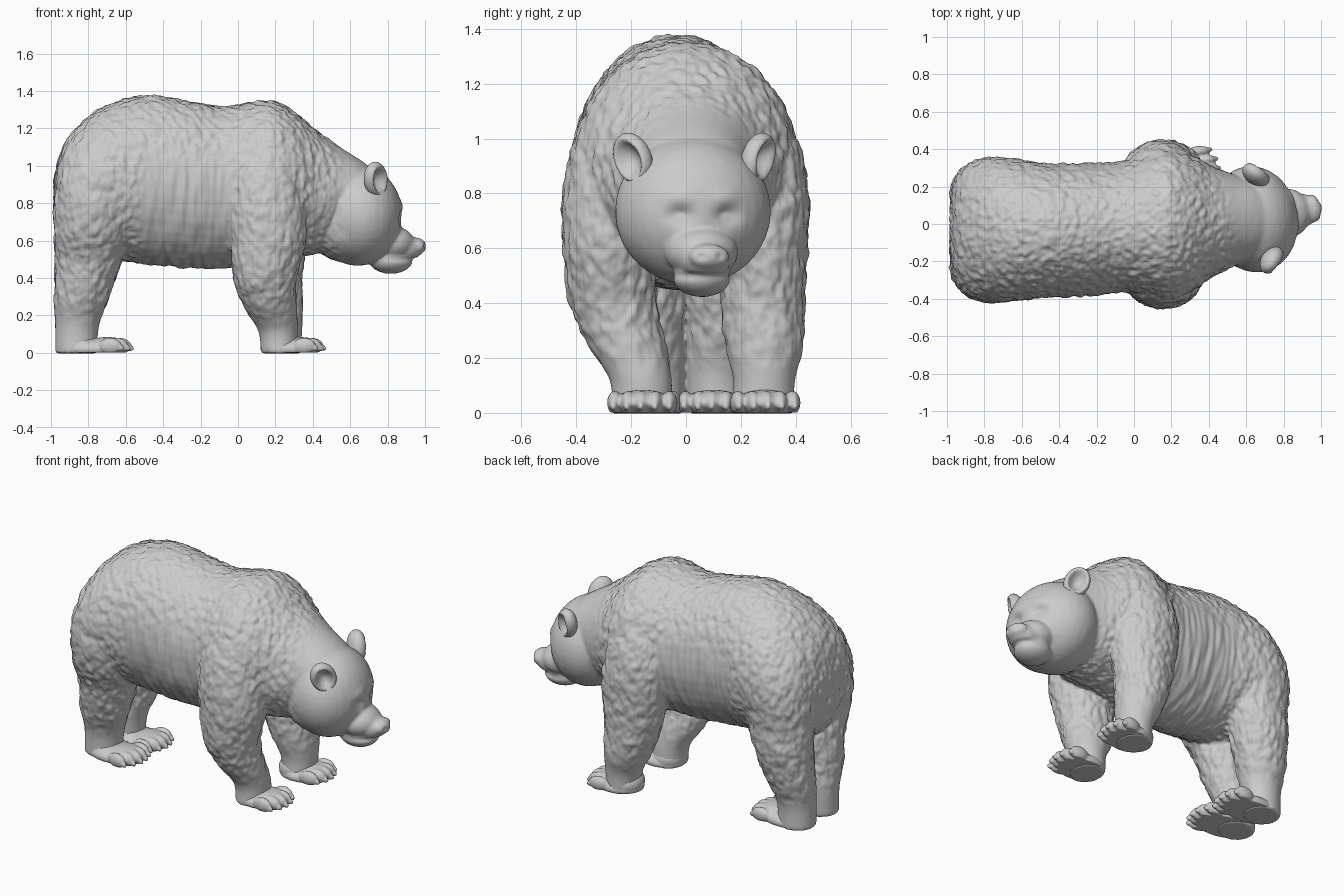
import bpy, bmesh
from math import sin, cos, pi, exp, radians
from mathutils import Vector, Matrix, Euler, noise

if "Cube" in bpy.data.objects:
    bpy.data.objects.remove(bpy.data.objects["Cube"])


def ball(bm, loc, rad, rot=(0, 0, 0), frame=Matrix()):
    m = frame @ Matrix.LocRotScale(Vector(loc), Euler(rot), Vector(rad))
    return bmesh.ops.create_uvsphere(bm, u_segments=32, v_segments=20, radius=1, matrix=m)["verts"]


def spline(rows, steps=5):
    """Catmull-Rom interpolation between rows of numbers."""
    pts = [rows[0]] + list(rows) + [rows[-1]]
    out = []
    for i in range(1, len(pts) - 2):
        for s in range(steps):
            t = s / steps
            out.append([0.5 * (2 * b + (c - a) * t + (2 * a - 5 * b + 4 * c - d) * t * t
                               + (3 * b - a - 3 * c + d) * t ** 3)
                        for a, b, c, d in zip(*pts[i - 1:i + 3])])
    return out + [list(rows[-1])]


def loft(bm, rows, axis_a, axis_b, n=40):
    """Closed tube through rows of (x, y, z, radius a, radius b)."""
    rings = []
    for x, y, z, ra, rb in spline(rows):
        c = Vector((x, y, z))
        rings.append([bm.verts.new(c + axis_a * ra * cos(2 * pi * k / n) + axis_b * rb * sin(2 * pi * k / n))
                      for k in range(n)])
    for p, q in zip(rings, rings[1:]):
        for k in range(n):
            bm.faces.new((p[k], p[(k + 1) % n], q[(k + 1) % n], q[k]))
    bm.faces.new(rings[0])
    bm.faces.new(rings[-1])


def finish(bm, name, voxel=0, smooth=0):
    """Turn the bmesh into an object, optionally fused by voxels and smoothed."""
    bmesh.ops.recalc_face_normals(bm, faces=bm.faces)
    me = bpy.data.meshes.new(name)
    bm.to_mesh(me)
    bm.free()
    ob = bpy.data.objects.new(name, me)
    bpy.context.collection.objects.link(ob)
    if voxel:
        mod = ob.modifiers.new("fuse", 'REMESH')
        mod.mode = 'VOXEL'
        mod.voxel_size = voxel
        mod = ob.modifiers.new("soften", 'SMOOTH')
        mod.factor = 0.5
        mod.iterations = smooth
        dg = bpy.context.evaluated_depsgraph_get()
        new = bpy.data.meshes.new_from_object(ob.evaluated_get(dg))
        ob.modifiers.clear()
        ob.data = new
        new.name = name
    ob.data.shade_smooth()
    return ob


def clamp(t, low=0):
    return min(1, max(low, t))


X, Y, Z = Vector((1, 0, 0)), Vector((0, 1, 0)), Vector((0, 0, 1))
HEAD = Matrix.Translation((.64, .025, .735)) @ Matrix.Rotation(radians(10.5), 4, 'Z')

# torso and neck: x, top, bottom, low y, high y
torso = [(-.98, .92, .68, -.21, .15), (-.95, 1.06, .58, -.32, .25), (-.88, 1.18, .52, -.39, .32),
         (-.75, 1.295, .50, -.415, .355), (-.6, 1.355, .49, -.405, .34), (-.45, 1.375, .47, -.39, .32),
         (-.25, 1.34, .455, -.385, .325), (-.08, 1.315, .455, -.365, .33), (.06, 1.335, .47, -.38, .37),
         (.18, 1.345, .50, -.40, .40), (.3, 1.285, .52, -.36, .365), (.42, 1.185, .53, -.28, .305),
         (.54, 1.10, .58, -.22, .26), (.65, 1.03, .70, -.17, .215), (.73, .97, .78, -.10, .14)]
bm = bmesh.new()
loft(bm, [(x, (a + b) / 2, (t + u) / 2, (b - a) / 2, (t - u) / 2) for x, t, u, a, b in torso], Y, Z)

# legs: x, y, z, x radius, y radius
legs = [
    [(.22, -.16, 0, .095, .11), (.215, -.165, .12, .105, .11), (.17, -.215, .25, .14, .14),
     (.145, -.265, .4, .165, .155), (.16, -.28, .6, .2, .165), (.15, -.27, .8, .21, .175),
     (.15, -.22, 1.0, .19, .18), (.15, -.15, 1.15, .13, .13)],
    [(.24, .28, 0, .095, .11), (.235, .285, .12, .105, .11), (.205, .285, .25, .14, .14),
     (.175, .28, .4, .165, .15), (.165, .28, .6, .2, .16), (.15, .27, .8, .21, .175),
     (.15, .22, 1.0, .19, .18), (.15, .15, 1.15, .13, .13)]]
for y_foot, y_hip, s in ((-.115, -.215, -1), (.115, .15, 1)):
    legs.append([(-.865, y_foot, 0, .11, .105), (-.86, y_foot, .15, .115, .11),
                 (-.835, y_foot + s * .025, .3, .145, .135), (-.80, y_foot + s * .045, .5, .175, .165),
                 (-.78, y_hip, .65, .2, .18), (-.77, y_hip, .85, .205, .2),
                 (-.76, y_hip - s * .05, 1.05, .17, .18), (-.75, y_hip - s * .1, 1.15, .12, .12)])
for rows in legs:
    loft(bm, rows, X, Y)

# head, in its own frame facing +x
for loc, rad in [((0, 0, 0), (.235, .283, .267)),             # skull
                 ((-.06, 0, -.06), (.19, .24, .19)),          # back of the jaw
                 ((.18, 0, -.15), (.125, .13, .092)),         # muzzle
                 ((.25, 0, -.178), (.095, .09, .072)),        # snout bridge
                 ((.32, 0, -.166), (.048, .073, .044)),       # nose
                 ((.18, 0, -.24), (.115, .103, .07))]:        # lower jaw
    ball(bm, loc, rad, frame=HEAD)
body = finish(bm, "body_and_head", .0095, 11)

# facial dents: centre, spread, depth
dents = [((.27, 0, -.235), (.10, .3, .012), .010)]               # mouth
for s in (-1, 1):
    dents += [((.215, s * .087, -.015), (.07, .045, .032), .026),    # eye socket
              ((.20, s * .087, -.022), (.05, .02, .013), -.010),     # eyelid
              ((.21, s * .08, .05), (.06, .05, .03), -.008),         # brow
              ((.355, s * .035, -.165), (.03, .014, .012), .010)]    # nostril


def carve(p):
    return -sum(d * exp(-sum(((p[i] - c[i]) / r[i]) ** 2 for i in range(3))) for c, r, d in dents)


# shaggy coat: long vertical strands on the flank, short tufts elsewhere
def fur(co):
    flank = clamp((.27 - abs(co.x + .28)) / .06) * clamp((1.15 - co.z) / .2)
    tuft = noise.noise(Vector((co.x * 30, co.y * 30, co.z * 18)))
    tuft += .5 * noise.noise(Vector((co.x * 50, co.y * 50, co.z * 32 + 7)))
    strand = noise.noise(Vector((co.x * 32, co.y * 10, co.z * 6)))
    return clamp((co.z - .12) / .2) * .0095 * (tuft * (1 - flank) + strand * flank)


to_head = HEAD.inverted()
data = [(v.co.copy(), v.normal.copy()) for v in body.data.vertices]
for v, (co, no) in zip(body.data.vertices, data):
    p = to_head @ co
    shift = fur(co) * clamp((-.08 - p.x) / .12, .05) + .003
    if p.x > .1:
        shift += carve(p)
    v.co = co + no * shift
body.data.update()

# paws: ankle x, y, turn in degrees, heel and toe reach
paws = [("front_paw_right", .22, -.152, -3, -.10, .25), ("front_paw_left", .22, .275, 6, -.10, .245),
        ("back_paw_right", -.86, -.115, -9, -.112, .305), ("back_paw_left", -.86, .105, -2, -.112, .30)]
for name, x, y, turn, heel, tip in paws:
    bm = bmesh.new()
    front = tip - .05
    ball(bm, ((heel + front) / 2, 0, .02), ((front - heel) / 2, .12, .06))
    ball(bm, (front - .09, 0, .038), (.12, .11, .046))
    ball(bm, (0, 0, .045), (-heel, .108, .08))
    for j in range(-2, 3):
        toe = tip - .075 - .009 * j * j
        ball(bm, (toe, j * .05, .037), (.062, .028, .043))
        ball(bm, (toe + .04, j * .051, .032), (.04, .016, .02), (0, radians(20), 0))
    paw = finish(bm, name, .007, 2)
    for v in paw.data.vertices:
        v.co.z = max(v.co.z, .002)
    paw.location = (x, y, 0)
    paw.rotation_euler.z = radians(turn)

# cupped ears
for side, s in (("right", -1), ("left", 1)):
    bm = bmesh.new()
    for v in ball(bm, (0, 0, 0), (.055, .075, .098)):
        r2 = (v.co.y / .075) ** 2 + (v.co.z / .098) ** 2
        if v.co.x > 0:
            v.co.x -= .07 * max(0, 1 - r2 / .6)
    bm.transform(HEAD @ Matrix.LocRotScale(Vector((.055, s * .232, .192)),
                                           Euler((radians(-24 * s), radians(8), radians(48 * s))), None))
    finish(bm, "ear_" + side)
